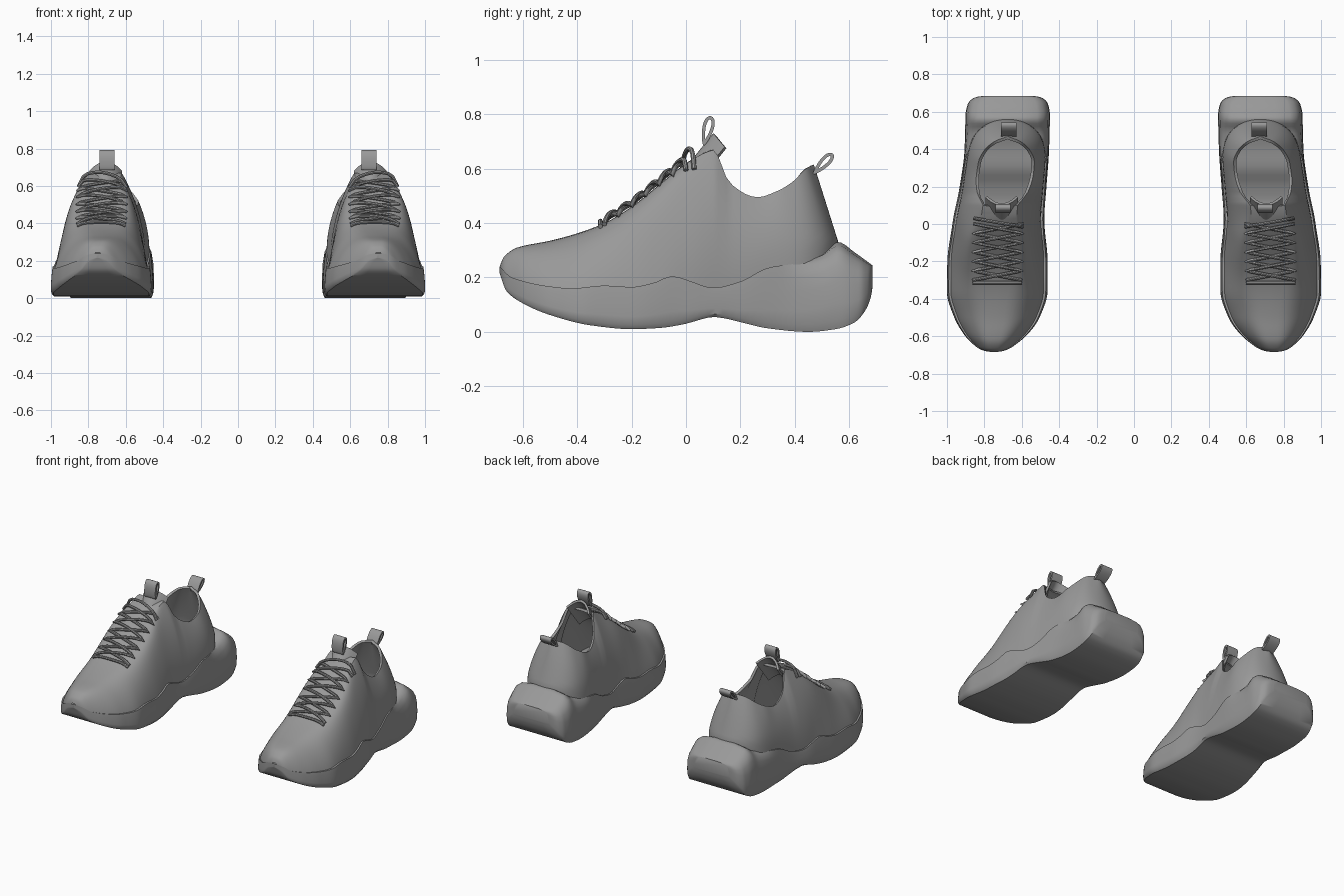
import bpy, bmesh, math
from mathutils import Vector

cube = bpy.data.objects.get("Cube")
if cube:
    bpy.data.objects.remove(cube)

grey = bpy.data.materials.new("plain grey")
grey.use_nodes = True
grey.diffuse_color = (0.32, 0.32, 0.32, 1)
grey.node_tree.nodes["Principled BSDF"].inputs["Base Color"].default_value = grey.diffuse_color


def profile(*pts):
    """Smooth function through the points that never overshoots them."""
    n = len(pts) - 1
    sec = [(pts[i + 1][1] - pts[i][1]) / (pts[i + 1][0] - pts[i][0]) for i in range(n)]
    slope = [sec[0]]
    for a, b in zip(sec, sec[1:]):
        slope.append(2 * a * b / (a + b) if a * b > 0 else 0)
    slope.append(sec[-1])

    def value(y):
        y = min(max(y, pts[0][0]), pts[-1][0])
        i = 0
        while i < n - 1 and y > pts[i + 1][0]:
            i += 1
        h = pts[i + 1][0] - pts[i][0]
        t = (y - pts[i][0]) / h
        u = 1 - t
        return (u * u * (1 + 2 * t) * pts[i][1] + t * t * (3 - 2 * t) * pts[i + 1][1]
                + h * t * u * (u * slope[i] - t * slope[i + 1]))
    return value


# Shape of one shoe along its length
centre = profile((-.69, .75), (-.5, .733), (-.2, .73), (0, .725), (.2, .70), (.4, .68), (.69, .673))
width = profile((-.685, .008), (-.68, .045), (-.67, .075), (-.645, .112), (-.59, .17), (-.5, .228),
                (-.36, .269), (-.2, .268), (0, .246), (.2, .232), (.4, .226), (.58, .226),
                (.64, .215), (.67, .19), (.68, .165), (.685, .13))
bottom = profile((-.685, .215), (-.66, .15), (-.6, .105), (-.5, .062), (-.35, .024), (-.2, .01),
                 (-.1, .014), (0, .03), (.06, .047), (.1, .055), (.14, .05), (.2, .036),
                 (.3, .013), (.45, 0), (.55, .01), (.62, .035), (.66, .08), (.68, .13), (.685, .16))
seam = profile((-.685, .24), (-.64, .2), (-.5, .167), (-.42, .16), (-.3, .17), (-.2, .165),
               (-.12, .18), (-.05, .205), (0, .192), (.1, .162), (.2, .185), (.3, .235),
               (.4, .253), (.5, .29), (.56, .33), (.62, .292), (.685, .245))
top = profile((-.685, .24), (-.67, .275), (-.62, .31), (-.5, .335), (-.4, .362), (-.3, .4),
              (-.2, .46), (-.1, .54), (0, .62), (.08, .665), (.1, .67), (.16, .55),
              (.28, .495), (.36, .515), (.44, .55), (.52, .6), (.56, .615))
opening = profile((.1, .092), (.13, .112), (.17, .135), (.28, .152), (.36, .15), (.44, .125),
                  (.52, .07), (.56, 0))
COLLAR = .095


def stations(a, b, n):
    return [a + (b - a) * (1 - math.cos(math.pi * i / n)) / 2 for i in range(n + 1)]


def ramp(y, a, b):
    t = min(max((y - a) / (b - a), 0), 1)
    return t * t * (3 - 2 * t)


def finish(obj, thickness=0, angle=40, group=""):
    """Thicken, mirror to the other foot, smooth and colour."""
    if thickness:
        s = obj.modifiers.new("thickness", "SOLIDIFY")
        s.thickness = thickness
        s.offset = -1
        s.vertex_group = group
        s.thickness_vertex_group = .08
    if obj.type == "MESH":
        m = obj.modifiers.new("other_shoe", "MIRROR")
        m.use_mirror_merge = False
    obj.data.materials.append(grey)
    bpy.ops.object.select_all(action="DESELECT")
    obj.select_set(True)
    bpy.context.view_layer.objects.active = obj
    bpy.ops.object.convert(target="MESH")
    bpy.ops.object.shade_smooth_by_angle(angle=math.radians(angle))


def grid_object(name, rows, closed=False, thickness=0, gap=None):
    """Skin equal rows of points; closed rows are capped, a gap column stays open."""
    bm = bmesh.new()
    vs = [[bm.verts.new(p) for p in row] for row in rows]
    n = len(rows[0])
    for r, q in zip(vs, vs[1:]):
        for j in range(n if closed else n - 1):
            if j != gap:
                k = (j + 1) % n
                bm.faces.new((r[j], r[k], q[k], q[j]))
    if closed:
        bm.faces.new(vs[0])
        bm.faces.new(vs[-1])
    bmesh.ops.remove_doubles(bm, verts=bm.verts, dist=.0004)
    bmesh.ops.recalc_face_normals(bm, faces=bm.faces)
    if gap and sum(f.normal.z * f.calc_area() for f in bm.faces) < 0:
        bmesh.ops.reverse_faces(bm, faces=bm.faces)
    mesh = bpy.data.meshes.new(name)
    bm.to_mesh(mesh)
    bm.free()
    obj = bpy.data.objects.new(name, mesh)
    bpy.context.collection.objects.link(obj)
    if gap:  # padded only around the ankle
        pad = obj.vertex_groups.new(name="padding")
        pad.add([v.index for v in mesh.vertices if v.co.y > 0], 1, "REPLACE")
    finish(obj, thickness, group="padding" if gap else "")


# Chunky sole: square-shouldered section that turns into a dome at the heel
square = [(.5, 0), (.95, 0), (.995, .1), (1, .3), (.99, .6), (.98, .8), (.972, .92), (.965, 1), (.4, 1)]
dome = [(.5, 0), (.95, 0), (.995, .1), (1, .3), (.985, .55), (.94, .74), (.85, .88), (.7, .96), (.35, 1)]
rows = []
for y in stations(-.685, .685, 80):
    lo, hi, k = bottom(y), seam(y), ramp(y, .32, .56)
    half = [(width(y) * (a + (c - a) * k), y, lo + (hi - lo) * (b + (d - b) * k))
            for (a, b), (c, d) in zip(square, dome)]
    rows.append([(centre(y) + x, v, z) for x, v, z in half]
                + [(centre(y) - x, v, z) for x, v, z in reversed(half)])
grid_object("sole", rows, closed=True)


# Upper: arched vamp in front, open walls around the ankle behind
def upper_width(y):
    t = min(max(y - .3, 0) / .26, 1)
    return .93 * width(y) * math.sqrt(max(0, 1 - t ** 3))


def upper_offset(y, s):
    w, e = upper_width(y), min(opening(y), upper_width(y))
    wall = e + (w - e) * (1 - s ** 2.2)
    if y > COLLAR:
        return wall
    if s == 1:
        return 0
    arch = w * (1 - s * s) ** (.32 - .19 * ramp(y, -.5, -.15)) * (1 - .22 * s)
    k = ramp(y, -.1, COLLAR)
    return arch + (wall - arch) * k


def upper_height(y, s):
    base = seam(y) - .01 - .02 * ramp(y, .3, .45)
    return base + (max(top(y), base) - base) * s


levels = [math.sin(math.pi / 2 * i / 16) for i in range(16)] + [1]
spots = [y for y in stations(-.683, .56, 64) if not .075 < y < .105]
rows = []
for y in sorted(spots + [.085, .1]):
    side = []
    for s in levels:
        z = upper_height(y, s)
        lean = min(max((y - .15) / .4, 0), 1) * .09 * max(z - .33, 0) / .285
        side.append((upper_offset(y, s), y - lean, z))
    rows.append([(centre(y) + x, v, z) for x, v, z in side]
                + [(centre(y) - x, v, z) for x, v, z in reversed(side)])
grid_object("upper", rows, thickness=.016, gap=len(levels) - 1)

# Tongue: arched strip rising out of the opening
rows = []
for i in range(7):
    v = i / 6
    row = []
    for j in range(-6, 7):
        u = j / 6
        row.append((.707 + u * .088, -.03 + .13 * v + .042 * u * u,
                    .57 + .16 * v - .05 * u * u))
    rows.append(row)
grid_object("tongue", rows, thickness=.014)


# Pull loops: teardrop ribbons on the tongue and the heel
def pull_loop(name, x, base, tip, bulge):
    base, tip = Vector(base), Vector(tip)
    axis = tip - base
    normal = Vector((-axis.y, axis.x)).normalized()
    rows = []
    for i in range(25):
        a = math.tau * i / 24
        p = base + axis * (1 - math.cos(a)) / 2 + normal * bulge * math.sin(a) * (1 - .4 * math.cos(a))
        rows.append([(x + d, p.x, p.y) for d in (-.041, .041)])
    grid_object(name, rows, thickness=.012)


pull_loop("tongue_loop", .7, (.065, .685), (.092, .793), .02)
pull_loop("heel_loop", .67, (.468, .58), (.54, .655), .018)


# Laces: crossing strands that follow the vamp
def on_vamp(y, dx, lift):
    lo, hi = 0, 1
    for _ in range(20):
        s = (lo + hi) / 2
        if upper_offset(y, s) > abs(dx):
            lo = s
        else:
            hi = s
    return centre(y) + dx, y, upper_height(y, lo) + lift


def lace(name, stops, bump):
    pts = []
    for (xa, ya), (xb, yb) in zip(stops, stops[1:]):
        for i in range(10):
            t = i / 10
            pts.append(on_vamp(ya + (yb - ya) * t, xa + (xb - xa) * t,
                               .012 + bump * math.sin(math.pi * t)))
    pts.append(on_vamp(stops[-1][1], stops[-1][0], .012))
    for suffix, sign in (("left", 1), ("right", -1)):
        curve = bpy.data.curves.new(name, "CURVE")
        curve.dimensions = "3D"
        curve.bevel_depth = .009
        curve.bevel_resolution = 2
        curve.use_fill_caps = True
        spline = curve.splines.new("POLY")
        spline.points.add(len(pts) - 1)
        for point, (x, y, z) in zip(spline.points, pts):
            point.co = (sign * x, y, z, 1)
        obj = bpy.data.objects.new(name + "_" + suffix, curve)
        bpy.context.collection.objects.link(obj)
        finish(obj)


reach = .13
eyelets = [-.3 + .05 * i for i in range(7)]
for name, start, bump in (("lace_over", 1, .014), ("lace_under", -1, .002)):
    lace(name, [(start * reach * (-1) ** i, y) for i, y in enumerate(eyelets)], bump)
lace("lace_bottom_bar", [(-reach, -.315), (reach, -.315)], .002)
lace("lace_top_bow", [(-reach, -.015), (reach, .03)], .035)
